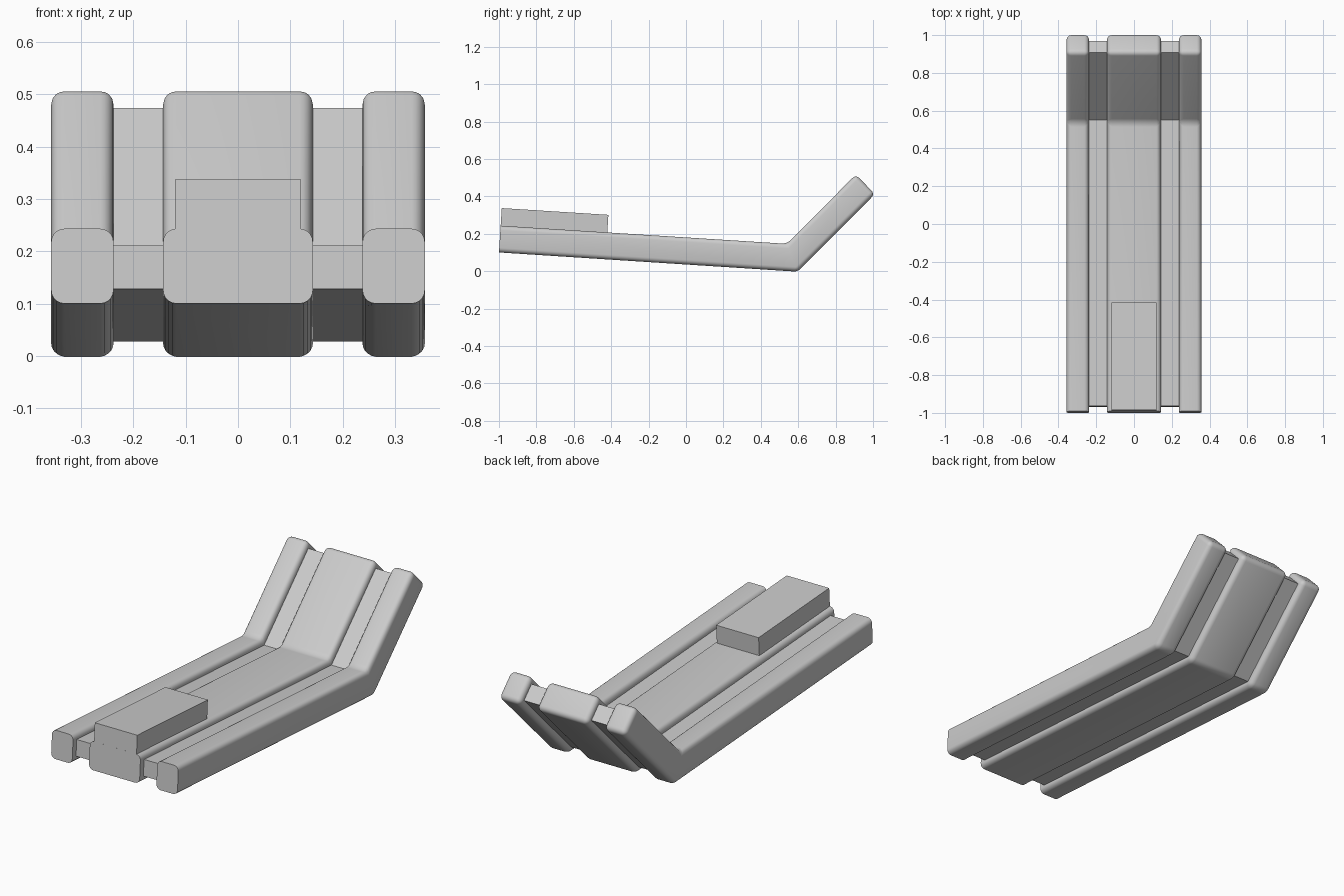
import bpy, bmesh
from mathutils import Vector

cube = bpy.data.objects.get("Cube")
if cube:
    bpy.data.objects.remove(cube)

grey = bpy.data.materials.new("plain grey")
grey.use_nodes = True
COLOUR = (0.6, 0.6, 0.6, 1)
grey.diffuse_color = COLOUR
grey.node_tree.nodes["Principled BSDF"].inputs["Base Color"].default_value = COLOUR

# Side outline of the bent bed as (y, z): underside first, then the top
OUTLINE = [(-1, 0.1), (0.597, -0.003), (1.01, 0.412),
           (0.908, 0.516), (0.539, 0.146), (-0.991, 0.243)]


def inset(points, dist):
    """Move every side of a counter-clockwise outline inwards."""
    pts = [Vector(p) for p in points]
    result = []
    for i, p in enumerate(pts):
        a = (p - pts[i - 1]).normalized()
        b = (pts[(i + 1) % len(pts)] - p).normalized()
        na, nb = Vector((-a.y, a.x)), Vector((-b.y, b.x))
        result.append(p + (na + nb) * dist / (1 + na.dot(nb)))
    return result


def extrude_profile(name, points, x0, x1, radius=0):
    """Extrude a side outline across x, rounding all but the front end."""
    bm = bmesh.new()
    face = bm.faces.new([bm.verts.new((x0, y, z)) for y, z in points])
    moved = bmesh.ops.extrude_face_region(bm, geom=[face])["geom"]
    bmesh.ops.translate(bm, vec=(x1 - x0, 0, 0),
                        verts=[v for v in moved if isinstance(v, bmesh.types.BMVert)])
    bmesh.ops.recalc_face_normals(bm, faces=bm.faces)
    if radius:
        edges = [e for e in bm.edges if any(v.co.y > -0.9 for v in e.verts)]
        bmesh.ops.bevel(bm, geom=edges, offset=radius, segments=5,
                        profile=0.5, affect='EDGES', clamp_overlap=True)
    mesh = bpy.data.meshes.new(name)
    bm.to_mesh(mesh)
    bm.free()
    mesh.materials.append(grey)
    obj = bpy.data.objects.new(name, mesh)
    bpy.context.collection.objects.link(obj)
    bpy.ops.object.select_all(action='DESELECT')
    obj.select_set(True)
    bpy.context.view_layer.objects.active = obj
    bpy.ops.object.shade_smooth_by_angle()
    return obj


# Padded centre and side rails
extrude_profile("centre_pad", OUTLINE, -0.143, 0.143, 0.025)
extrude_profile("left_rail", OUTLINE, 0.238, 0.357, 0.025)
extrude_profile("right_rail", OUTLINE, -0.357, -0.238, 0.025)

# Thinner webs joining the pad to the rails
web = inset(OUTLINE, 0.03)
extrude_profile("left_web", web, 0.13, 0.25)
extrude_profile("right_web", web, -0.25, -0.13)

# Block on the front end of the pad
BLOCK = [(-0.991, 0.24), (-0.421, 0.204), (-0.415, 0.301), (-0.985, 0.337)]
extrude_profile("front_block", BLOCK, -0.12, 0.12)
